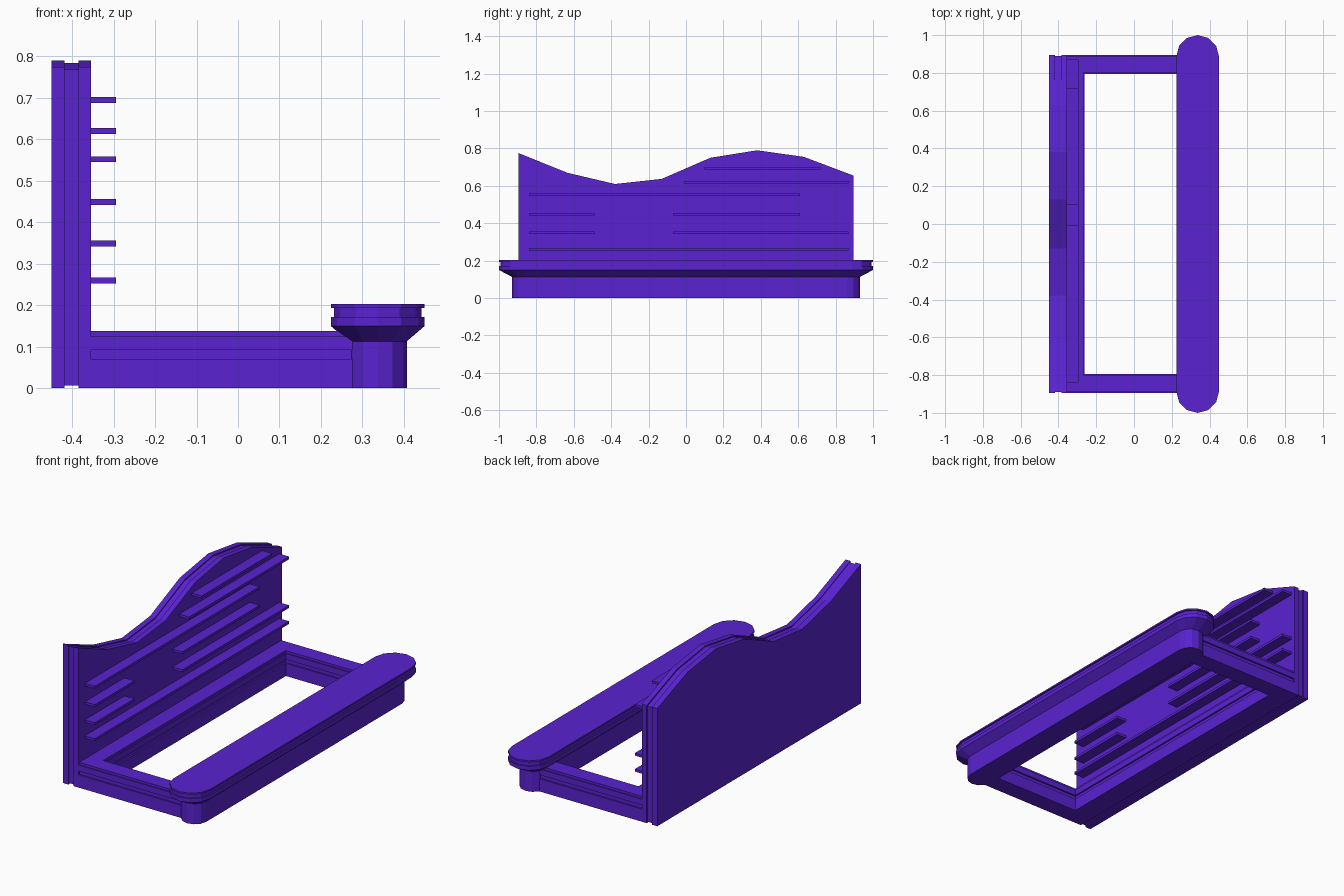
import bpy, bmesh, math

cube = bpy.data.objects.get("Cube")
if cube:
    bpy.data.objects.remove(cube, do_unlink=True)

purple = bpy.data.materials.new("violet_paint")
purple.use_nodes = True
COLOR = (0.1, 0.016, 0.63, 1)
purple.diffuse_color = COLOR
purple.node_tree.nodes["Principled BSDF"].inputs["Base Color"].default_value = COLOR


def loft(name, rings):
    """Closed solid through matching rings of points."""
    bm = bmesh.new()
    loops = [[bm.verts.new(p) for p in ring] for ring in rings]
    n = len(loops[0])
    for a, b in zip(loops, loops[1:]):
        for i in range(n):
            j = (i + 1) % n
            bm.faces.new((a[i], a[j], b[j], b[i]))
    bm.faces.new(loops[0][::-1])
    bm.faces.new(loops[-1])
    bmesh.ops.recalc_face_normals(bm, faces=bm.faces)
    mesh = bpy.data.meshes.new(name)
    bm.to_mesh(mesh)
    bm.free()
    mesh.materials.append(purple)
    obj = bpy.data.objects.new(name, mesh)
    bpy.context.collection.objects.link(obj)
    return obj


def box(name, x, y, z):
    rings = [[(x[0], y[0], h), (x[1], y[0], h), (x[1], y[1], h), (x[0], y[1], h)] for h in z]
    return loft(name, rings)


# Back wall: three layers with a wavy top, the middle one slightly recessed
wave = [(-0.895, 0.775), (-0.635, 0.67), (-0.38, 0.61), (-0.13, 0.637),
        (0.13, 0.75), (0.38, 0.79), (0.63, 0.755), (0.895, 0.655)]


def wall(name, x0, x1, inset):
    k = 1 - inset / 0.895
    outline = [(y * k, z - inset) for y, z in wave]
    outline += [(0.895 * k, inset), (-0.895 * k, inset)]
    loft(name, [[(x, y, z) for y, z in outline] for x in (x0, x1)])


wall("back_wall_outer", -0.45, -0.418, 0)
wall("back_wall_core", -0.418, -0.385, 0.006)
wall("back_wall_inner", -0.385, -0.355, 0)

# Display shelves: height, then the y span
shelves = [(0.695, 0.1, 0.72), (0.62, -0.01, 0.87), (0.552, -0.84, 0.61),
           (0.449, -0.84, -0.49), (0.449, -0.07, 0.61),
           (0.349, -0.84, -0.49), (0.349, -0.07, 0.87), (0.26, -0.84, 0.87)]
for i, (z, y0, y1) in enumerate(shelves):
    box(f"shelf_{i + 1}", (-0.36, -0.294), (y0, y1), (z - 0.007, z + 0.007))

# Base rails: grooved section, half width against height
section = [(0.05, 0), (0.05, 0.07), (0.041, 0.07), (0.041, 0.092),
           (0.05, 0.092), (0.05, 0.125), (0.044, 0.125), (0.044, 0.138)]
section += [(-w, z) for w, z in reversed(section)]
for side, label in ((-1, "right"), (1, "left")):
    loft(f"base_rail_{label}", [[(x, side * 0.845 + w, z) for w, z in section]
                                for x in (-0.357, 0.32)])
loft("base_rail_back", [[(-0.312 + w, y, z) for w, z in section] for y in (-0.845, 0.845)])


# Counter: rounded-end rings of (height, radius, end centre)
def stadium(z, r, centre, steps=6):
    pts = []
    for end in (0, 1):
        for i in range(steps + 1):
            a = math.pi * (end + i / steps)
            pts.append((0.337 + r * math.cos(a),
                        r * math.sin(a) + (-centre if end else centre), z))
    return pts


profile = [(0, 0.07, 0.86), (0.113, 0.07, 0.86), (0.15, 0.113, 0.887),
           (0.172, 0.113, 0.887), (0.172, 0.105, 0.887), (0.194, 0.105, 0.887),
           (0.194, 0.113, 0.887), (0.203, 0.113, 0.887)]
loft("counter", [stadium(*p) for p in profile])
